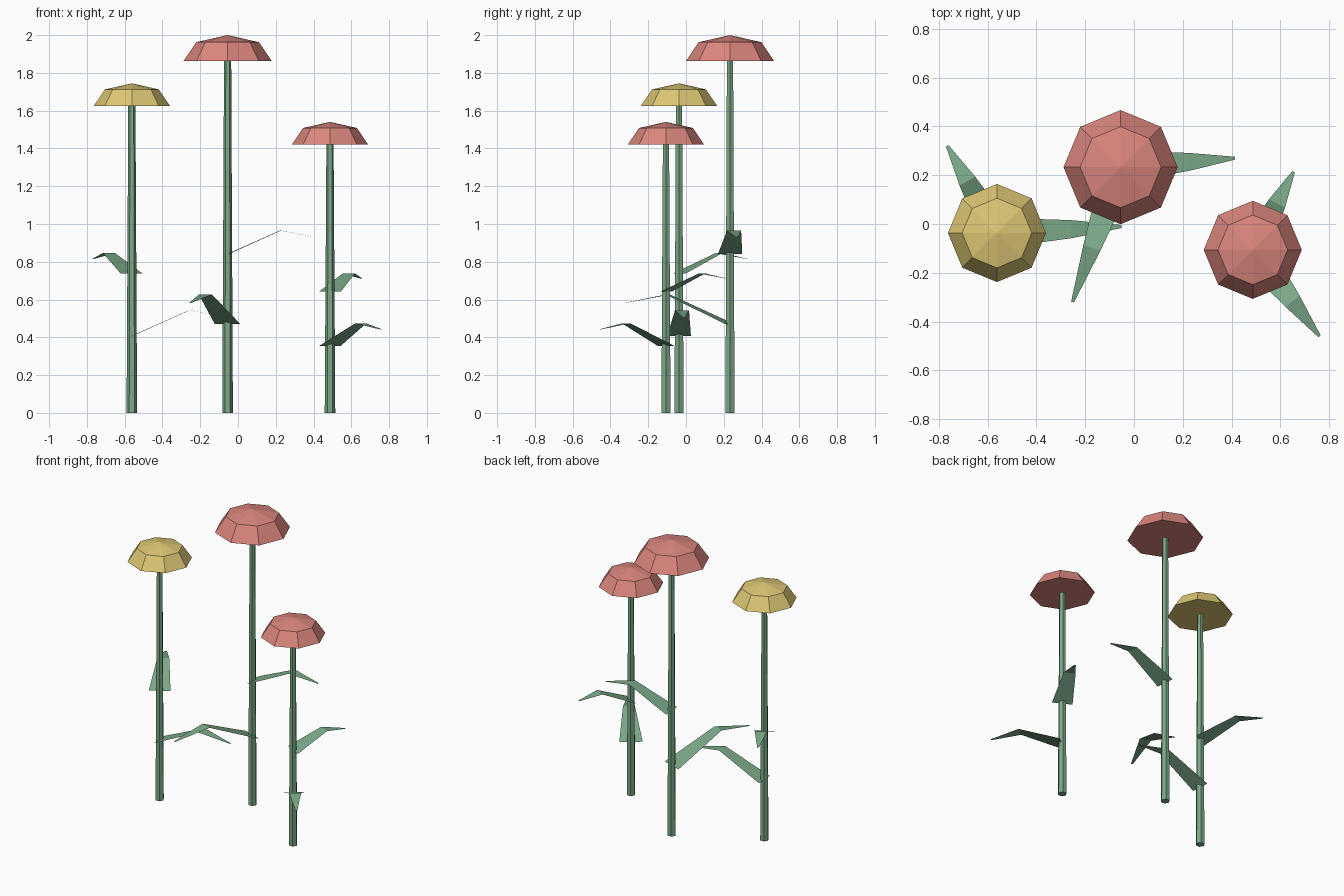
import bpy, bmesh
from math import cos, sin, radians, pi

if "Cube" in bpy.data.objects:
    bpy.data.objects.remove(bpy.data.objects["Cube"], do_unlink=True)


def material(name, rgb):
    m = bpy.data.materials.new(name)
    m.use_nodes = True
    m.diffuse_color = (*rgb, 1)
    m.node_tree.nodes["Principled BSDF"].inputs["Base Color"].default_value = (*rgb, 1)
    return m


green = material("leaf green", (0.20, 0.40, 0.25))
red = material("petal red", (0.70, 0.235, 0.205))
yellow = material("petal yellow", (0.72, 0.57, 0.175))


def add_object(name, bm, mat, location):
    mesh = bpy.data.meshes.new(name)
    bm.to_mesh(mesh)
    bm.free()
    mesh.materials.append(mat)
    obj = bpy.data.objects.new(name, mesh)
    obj.location = location
    bpy.context.collection.objects.link(obj)
    return obj


def lathe(name, profile, sides, mat, location):
    """Closed faceted solid from (radius, height) rings; radius 0 makes a point."""
    bm = bmesh.new()
    rings = []
    for r, z in profile:
        count = sides if r else 1
        rings.append([bm.verts.new((r * cos(2 * pi * i / sides),
                                    r * sin(2 * pi * i / sides), z))
                      for i in range(count)])
    for low, high in zip(rings, rings[1:]):
        for i in range(sides):
            j = (i + 1) % sides
            if len(high) == 1:
                bm.faces.new((low[i], low[j], high[0]))
            else:
                bm.faces.new((low[i], low[j], high[j], high[i]))
    bm.faces.new(rings[0][::-1])
    if len(rings[-1]) > 1:
        bm.faces.new(rings[-1])
    return add_object(name, bm, mat, location)


def leaf(name, location, angle, size, half_width):
    """Thin folded blade that rises from the stem and droops at the tip."""
    bm = bmesh.new()
    rows = []
    for out, up, half in ((0, 0, half_width), (0.28, 0.125, 0.037), (0.47, 0.09, 0.006)):
        rows.append([bm.verts.new((out * size, side * half, up * size)) for side in (-1, 1)])
    for a, b in zip(rows, rows[1:]):
        bm.faces.new((a[0], b[0], b[1], a[1]))
    obj = add_object(name, bm, green, location)
    obj.rotation_euler.z = radians(angle)


# name, centre, head base height, head radius, colour, leaves (height, angle, size, half width)
flowers = [
    ("tall", (-0.055, 0.233), 1.862, 0.234, red,
     [(0.84, 4.5, 1.0, 0.065), (0.47, -109.6, 1.25, 0.072)]),
    ("yellow", (-0.562, -0.037), 1.626, 0.201, yellow,
     [(0.407, 3, 1.09, 0.063), (0.737, 119.7, 0.875, 0.067)]),
    ("short", (0.487, -0.106), 1.422, 0.201, red,
     [(0.355, -52.3, 0.953, 0.072), (0.642, 62.4, 0.768, 0.065)]),
]

for name, (x, y), base, radius, colour, leaves in flowers:
    # Tapered six-sided stem
    lathe(name + "_stem", [(0.028, 0), (0.019, base + 0.01)], 6, green, (x, y, 0))
    # Eight-sided domed flower head
    lathe(name + "_flower_head",
          [(radius, 0), (radius * 0.71, radius * 0.43), (0, radius * 0.59)],
          8, colour, (x, y, base))
    for i, (height, angle, size, half) in enumerate(leaves, 1):
        leaf(f"{name}_leaf_{i}", (x, y, height), angle, size, half)
